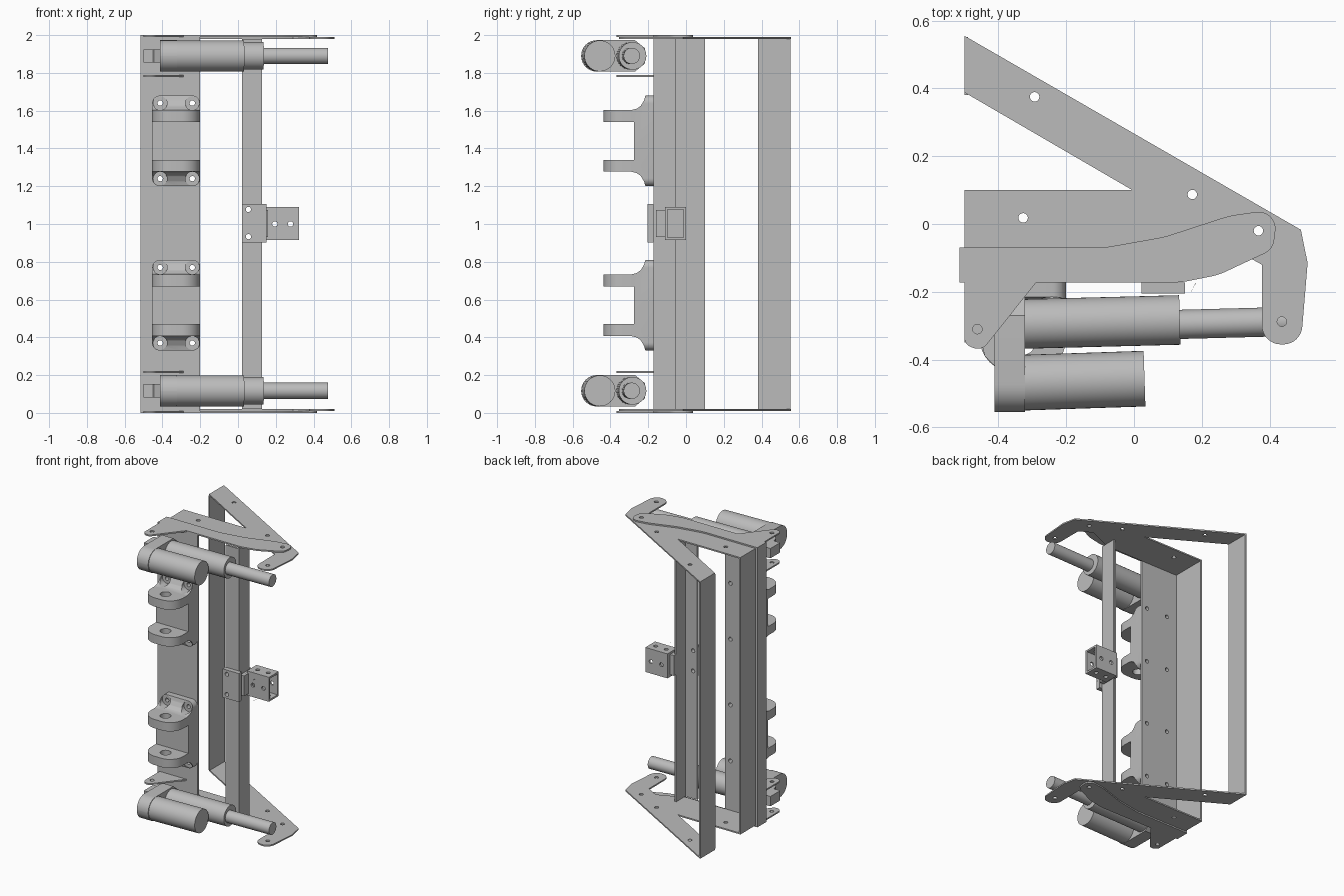
import bpy, bmesh, math
from mathutils import Vector

if "Cube" in bpy.data.objects:
    bpy.data.objects.remove(bpy.data.objects["Cube"])

steel = bpy.data.materials.new("plain_steel_grey")
steel.use_nodes = True
GREY = (0.5, 0.5, 0.5, 1)
steel.diffuse_color = GREY
steel.node_tree.nodes["Principled BSDF"].inputs["Base Color"].default_value = GREY

AXES = {"x": lambda u, v, w: (w, u, v),
        "y": lambda u, v, w: (u, w, v),
        "z": lambda u, v, w: (u, v, w)}


def finish(bm, name):
    bmesh.ops.recalc_face_normals(bm, faces=bm.faces)
    mesh = bpy.data.meshes.new(name)
    bm.to_mesh(mesh)
    bm.free()
    mesh.materials.append(steel)
    obj = bpy.data.objects.new(name, mesh)
    bpy.context.collection.objects.link(obj)
    return obj


def rounded(points, steps=8):
    """Closed outline; a third value on a point is its corner radius."""
    out = []
    for i, p in enumerate(points):
        c = Vector(p[:2])
        if len(p) < 3:
            out.append(c)
            continue
        a = (Vector(points[i - 1][:2]) - c).normalized()
        b = (Vector(points[(i + 1) % len(points)][:2]) - c).normalized()
        half = a.angle(b) / 2
        mid = c + (a + b).normalized() * (p[2] / math.sin(half))
        start = c + a * (p[2] / math.tan(half)) - mid
        end = c + b * (p[2] / math.tan(half)) - mid
        sweep = start.angle_signed(end)
        ang = math.atan2(start.y, start.x)
        for k in range(steps + 1):
            t = ang - sweep * k / steps
            out.append(mid + Vector((math.cos(t), math.sin(t))) * p[2])
    return out


def extrude(name, points, axis, lo, hi):
    bm = bmesh.new()
    ring = rounded(points)
    ends = [[bm.verts.new(AXES[axis](p[0], p[1], w)) for p in ring] for w in (lo, hi)]
    for e in ends:
        bm.faces.new(e)
    for i in range(len(ring)):
        bm.faces.new((ends[0][i - 1], ends[0][i], ends[1][i], ends[1][i - 1]))
    return finish(bm, name)


def box(name, x, y, z):
    return extrude(name, [(x[0], y[0]), (x[1], y[0]), (x[1], y[1]), (x[0], y[1])], "z", *z)


def rod(name, start, end, radius, sides=40):
    a, b = Vector(start), Vector(end)
    bm = bmesh.new()
    bmesh.ops.create_cone(bm, cap_ends=True, segments=sides, radius1=radius,
                          radius2=radius, depth=(b - a).length)
    bm.transform((b - a).to_track_quat("Z", "Y").to_matrix().to_4x4())
    bmesh.ops.translate(bm, verts=bm.verts, vec=(a + b) / 2)
    return finish(bm, name)


def cut(obj, cutters):
    for c in cutters:
        mod = obj.modifiers.new("cut", "BOOLEAN")
        mod.operation, mod.solver, mod.object = "DIFFERENCE", "EXACT", c
        bpy.context.view_layer.objects.active = obj
        bpy.ops.object.modifier_apply(modifier=mod.name)
        bpy.data.objects.remove(c)


def drill(obj, axis, spots, lo, hi, radius=0.014):
    cut(obj, [rod("drill", AXES[axis](u, v, lo), AXES[axis](u, v, hi), radius, 20)
              for u, v in spots])


# Outlines of the end plates
V_PLATE = [(-.5, .555), (.492, -.017), (.512, -.115), (.492, -.355, .056),
           (.377, -.355, .056), (.377, -.12), (.29, -.071), (.1, -.15), (-.5, -.15),
           (-.5, .1), (-.005, .1), (-.5, .388)]
ARM = [(-.515, -.07), (-.09, -.07, .3), (.09, -.038, .3), (.28, .024, .3), (.425, .045, .05),
       (.41, -.075, .05), (.25, -.15, .2), (.14, -.172, .2), (-.288, -.172),
       (-.45, -.375, .035), (-.5, -.355, .03), (-.5, -.172), (-.515, -.172)]
LUG = [(-.5, -.172), (-.288, -.172), (-.45, -.375, .035), (-.5, -.355, .03)]
PIN = (-.462, -.31)
PIVOT = (.367, -.02)


def level(top, lo, hi):
    """Height range, reflected for the bottom end."""
    return (lo, hi) if top else (2 - hi, 2 - lo)


# End plates, arms and inner lugs
for top in (True, False):
    end = "top" if top else "bottom"
    lo, hi = level(top, 1.98, 1.99)
    plate = extrude(end + "_v_plate", V_PLATE, "z", lo, hi)
    drill(plate, "z", [(-.293, .375), (.172, .087), (-.327, .018), PIVOT, (.436, -.288)],
          lo - .02, hi + .02)
    lo, hi = level(top, 1.99, 2.0)
    arm = extrude(end + "_arm", ARM, "z", lo, hi)
    drill(arm, "z", [PIN, PIVOT], lo - .02, hi + .02)
    lo, hi = level(top, 1.778, 1.788)
    lug = extrude(end + "_inner_lug", LUG, "z", lo, hi)
    drill(lug, "z", [PIN], lo - .02, hi + .02)

# Upright members
TALL = (.02, 1.98)
box("rear_strip", (-.5, -.49), (.38, .552), TALL)
box("side_strip", (-.5, -.488), (-.15, .1), TALL)
post = extrude("main_angle_post", [(-.515, -.172), (-.2, -.172), (-.2, -.155), (-.5, -.155),
                                   (-.5, -.07), (-.515, -.07)], "z", 0.01, 1.99)
bar = extrude("slim_angle_bar", [(.022, -.172), (.128, -.172), (.128, -.055), (.116, -.055),
                                 (.116, -.158), (.022, -.158)], "z", *TALL)

# Clevis brackets on the main post
BOLT_X = (-.412, -.242)
for name, c in (("upper", 1.44), ("lower", .57)):
    side = [(-.17, .24), (-.215, .24), (-.222, .215), (-.24, .185), (-.262, .17), (-.29, .163),
            (-.29, .1), (-.275, .1)]
    profile = [(y, c + z) for y, z in side] + [(y, c - z) for y, z in reversed(side)]
    base = extrude(name + "_bracket_base", profile, "x", -.455, -.2)
    bolts = [(x, c + s * .2) for x in BOLT_X for s in (-1, 1)]
    drill(base, "y", bolts, -.4, -.213, .037)
    drill(base, "y", bolts, -.3, -.1)
    drill(post, "y", bolts, -.3, -.1)
    # Round the flange corners
    flange = [(-.455, c - .24, .042), (-.2, c - .24, .042), (-.2, c + .24, .042),
              (-.455, c + .24, .042)]
    shape = extrude("flange_shape", flange, "y", -.5, 0)
    mod = base.modifiers.new("trim", "BOOLEAN")
    mod.operation, mod.solver, mod.object = "INTERSECT", "EXACT", shape
    bpy.context.view_layer.objects.active = base
    bpy.ops.object.modifier_apply(modifier=mod.name)
    bpy.data.objects.remove(shape)
    for part, s in (("top", 1), ("bottom", -1)):
        lo, hi = sorted((c + s * .1, c + s * .163))
        ear = extrude(f"{name}_bracket_{part}_ear",
                      [(-.455, -.272), (-.455, -.437, .1), (-.2, -.437, .1), (-.2, -.272)],
                      "z", lo, hi)
        drill(ear, "z", [(-.328, -.35)], lo - .02, hi + .02, .036)

# Centre hinge on the slim bar
hinge = box("hinge_plate", (.022, .15), (-.205, -.172), (.903, 1.107))
bolts = [(.055, .933), (.055, 1.077)]
drill(hinge, "y", bolts, -.3, -.1)
drill(bar, "y", bolts, -.3, -.1)
for part, lo, hi in (("upper", 1.05, 1.107), ("lower", .903, .957)):
    ear = extrude(part + "_hinge_ear",
                  [(.1, -.205), (.165, -.205), (.19, -.226, .03), (.276, -.226, .058),
                   (.276, -.1, .058), (.2, -.1, .04), (.165, -.172), (.1, -.172)], "z", lo, hi)
    drill(ear, "z", [(.215, -.163)], lo - .02, hi + .02, .035)

# Square tube behind the hinge
tube = box("hinge_tube", (.147, .322), (-.11, 0), (.915, 1.09))
cut(tube, [box("bore", (.16, .4), (-.097, -.013), (.928, 1.077))])
drill(tube, "y", [(.195, 1.0), (.278, 1.0)], -.2, .1)
drill(tube, "z", [(.195, -.055), (.278, -.055)], .8, 1.2)
box("hinge_tube_mount", (.116, .16), (-.158, -.03), (.93, 1.075))

# Linear actuators
for name, z in (("upper", 1.89), ("lower", .117)):
    extrude(name + "_gearbox", [(-.555, z - .083, .082), (-.27, z - .083), (-.217, z - .04),
                                (-.217, z + .04), (-.27, z + .083), (-.555, z + .083, .082)],
            "x", -.412, -.322)
    rod(name + "_motor", (-.33, -.468, z), (.031, -.456, z), .082)
    rod(name + "_cylinder", (-.33, -.295, z), (.135, -.283, z), .073)
    rod(name + "_piston", (.1, -.297, z), (.475, -.287, z), .043)
    extrude(name + "_rear_clevis", [(-.5, -.35), (-.45, -.35), (-.44, -.39), (-.41, -.42),
                                    (-.41, -.24), (-.5, -.24)], "z", z - .035, z + .035)

# Smooth the round surfaces, keep the edges crisp
bpy.ops.object.select_all(action="DESELECT")
for obj in bpy.context.scene.objects:
    if obj.type == "MESH":
        obj.select_set(True)
        bpy.context.view_layer.objects.active = obj
bpy.ops.object.shade_smooth_by_angle(angle=math.radians(30))
